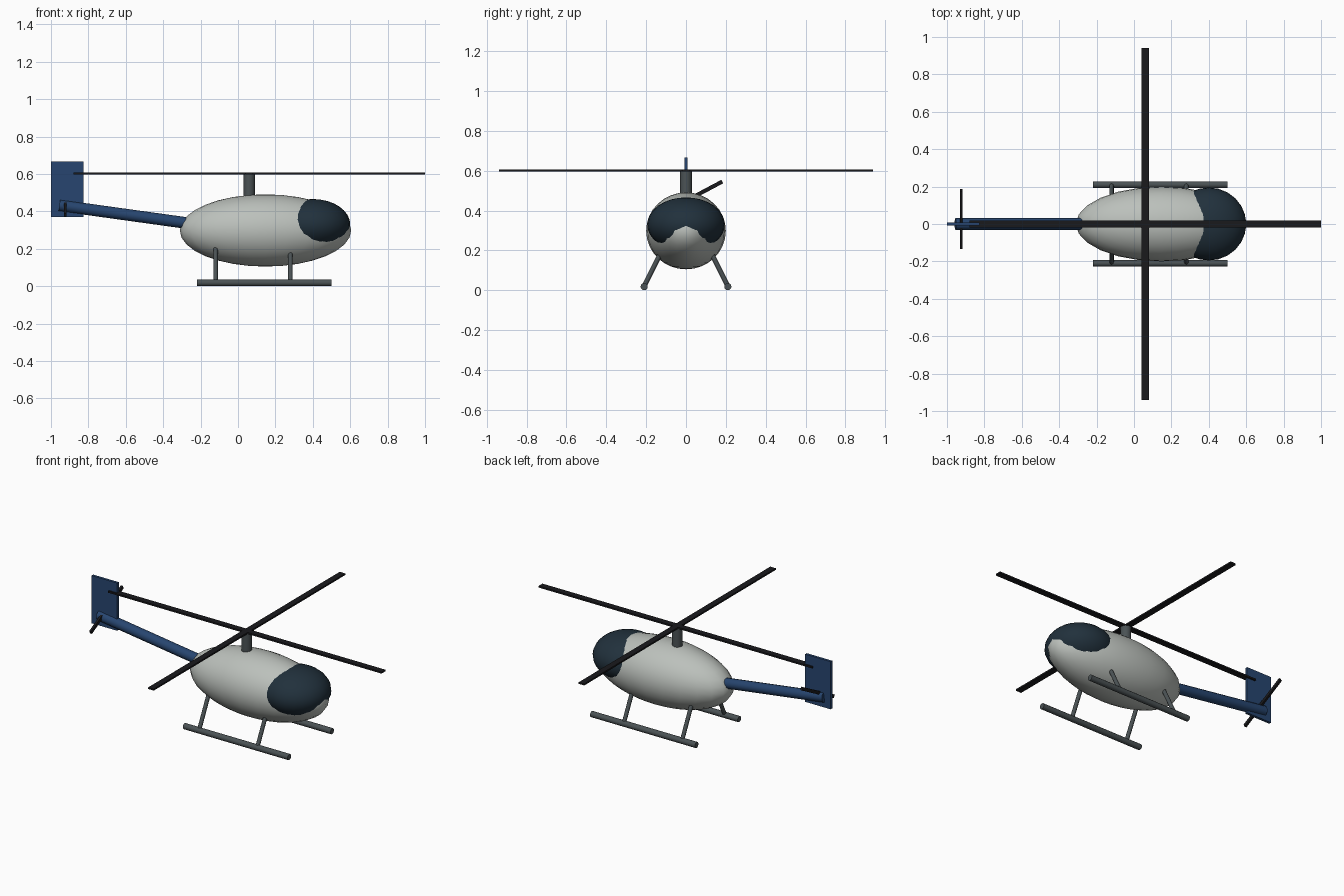
import bpy
from math import radians
from mathutils import Vector

if "Cube" in bpy.data.objects:
    bpy.data.objects.remove(bpy.data.objects["Cube"])


def material(name, rgb):
    m = bpy.data.materials.new(name)
    m.diffuse_color = (*rgb, 1)
    m.use_nodes = True
    m.node_tree.nodes["Principled BSDF"].inputs["Base Color"].default_value = m.diffuse_color
    return m


BODY = material("body_paint", (0.50, 0.53, 0.50))
GLASS = material("dark_glass", (0.015, 0.03, 0.045))
BLUE = material("tail_blue", (0.02, 0.06, 0.16))
STEEL = material("dark_steel", (0.07, 0.085, 0.09))
BLACK = material("blade_black", (0.01, 0.01, 0.012))


def finish(name, mat, smooth=False):
    ob = bpy.context.object
    ob.name = name
    ob.data.materials.append(mat)
    bpy.ops.object.transform_apply(location=False, rotation=True, scale=True)
    if smooth:
        bpy.ops.object.shade_smooth_by_angle(angle=radians(40))
    return ob


def ellipsoid(name, centre, radii, mat):
    bpy.ops.mesh.primitive_uv_sphere_add(segments=24, ring_count=16, radius=1, location=centre)
    bpy.context.object.scale = radii
    return finish(name, mat, True)


def tube(name, a, b, r, mat, sides=12):
    a, b = Vector(a), Vector(b)
    d = b - a
    bpy.ops.mesh.primitive_cylinder_add(vertices=sides, radius=r, depth=d.length, location=(a + b) / 2)
    bpy.context.object.rotation_euler = d.to_track_quat('Z', 'Y').to_euler()
    return finish(name, mat, True)


def box(name, centre, size, mat, rot=(0, 0, 0)):
    bpy.ops.mesh.primitive_cube_add(size=1, location=centre, rotation=rot)
    bpy.context.object.scale = size
    return finish(name, mat)


# Cabin and windscreen bubble
ellipsoid("fuselage", (0.147, 0, 0.298), (0.458, 0.2, 0.193), BODY)
ellipsoid("canopy", (0.40, 0, 0.33), (0.20, 0.195, 0.136), GLASS)

# Tail boom, fin and tail rotor
tube("tail_boom", (-0.27, 0, 0.337), (-0.955, 0, 0.432), 0.031, BLUE)
box("tail_fin", (-0.9125, 0, 0.519), (0.175, 0.016, 0.296), BLUE)
box("tail_rotor", (-0.923, 0.027, 0.463), (0.013, 0.352, 0.02), BLACK, (radians(28), 0, 0))

# Mast and main rotor
tube("mast", (0.06, 0, 0.44), (0.06, 0, 0.60), 0.03, STEEL, 16)
box("main_blade_long", (0.06, 0, 0.602), (1.88, 0.038, 0.01), BLACK)
box("main_blade_cross", (0.06, 0, 0.602), (0.038, 1.88, 0.01), BLACK)

# Landing skids with splayed legs
for s, side in ((-1, "right"), (1, "left")):
    tube(f"skid_{side}", (-0.22, s * 0.21, 0.018), (0.5, s * 0.21, 0.018), 0.018, STEEL)
    for x, end in ((-0.12, "rear"), (0.28, "front")):
        tube(f"leg_{end}_{side}", (x, s * 0.21, 0.02), (x, s * 0.11, 0.22), 0.012, STEEL)
